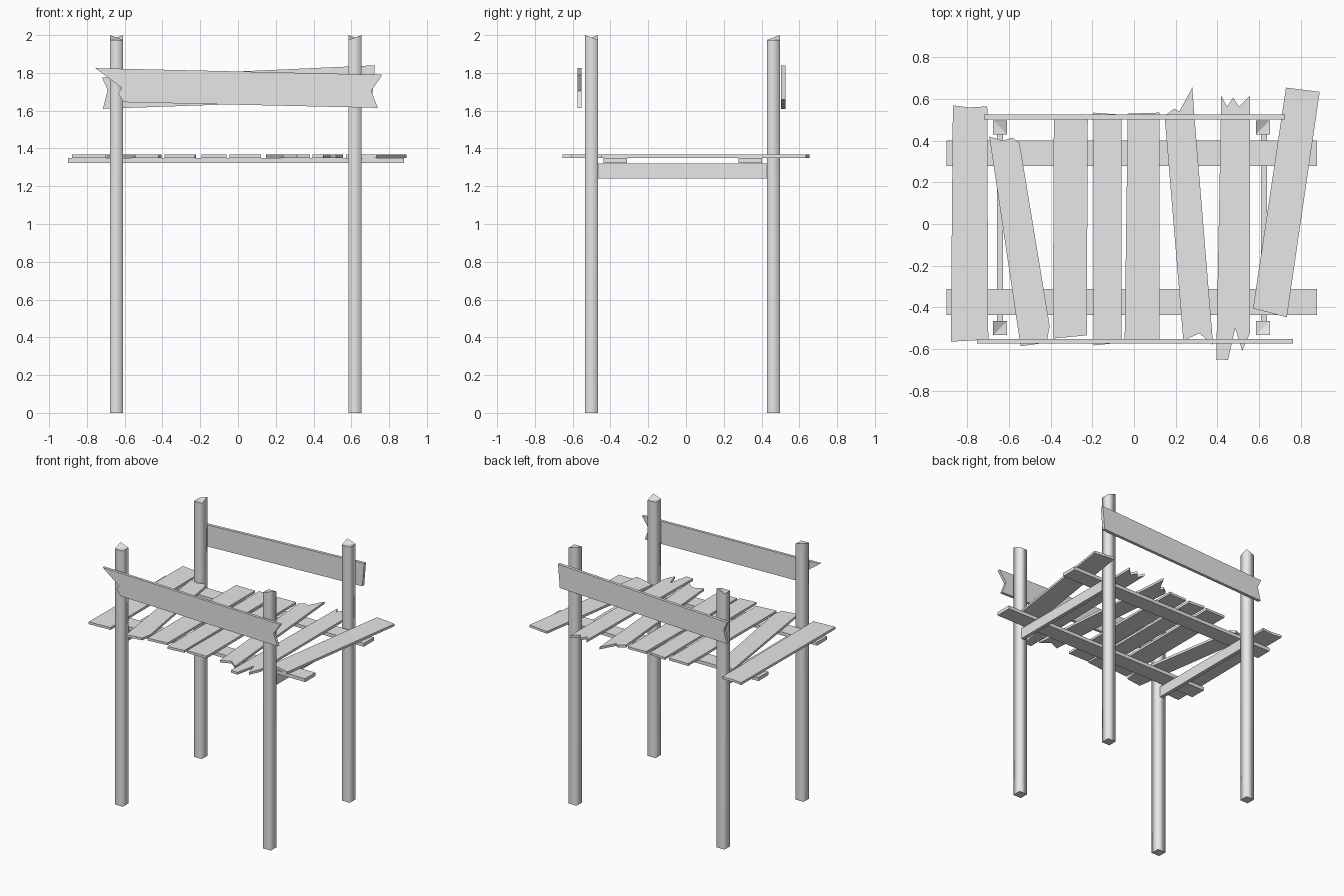
import bpy
import bmesh

cube = bpy.data.objects.get("Cube")
if cube:
    bpy.data.objects.remove(cube, do_unlink=True)

wood = bpy.data.materials.new("plain_grey_wood")
wood.use_nodes = True
grey = (0.8, 0.8, 0.8, 1)
wood.diffuse_color = grey
wood.node_tree.nodes["Principled BSDF"].inputs["Base Color"].default_value = grey


def finish(name, bm):
    """Turn a bmesh into a named object with the wood material."""
    bmesh.ops.recalc_face_normals(bm, faces=bm.faces[:])
    mesh = bpy.data.meshes.new(name)
    bm.to_mesh(mesh)
    bm.free()
    mesh.materials.append(wood)
    obj = bpy.data.objects.new(name, mesh)
    bpy.context.collection.objects.link(obj)
    return obj


def board(name, outline, start, thickness, upright=False):
    """Extrude a flat outline: upward, or along y when upright."""
    bm = bmesh.new()
    if upright:
        points = [(x, start, z) for x, z in outline]
        push = (0, thickness, 0)
    else:
        points = [(x, y, start) for x, y in outline]
        push = (0, 0, thickness)
    face = bm.faces.new([bm.verts.new(p) for p in points])
    result = bmesh.ops.extrude_face_region(bm, geom=[face], use_keep_orig=True)
    moved = [v for v in result["geom"] if isinstance(v, bmesh.types.BMVert)]
    bmesh.ops.translate(bm, verts=moved, vec=push)
    return finish(name, bm)


def beam(name, x0, x1, y0, y1, z0, z1):
    """Plain rectangular timber."""
    return board(name, [(x0, y0), (x1, y0), (x1, y1), (x0, y1)], z0, z1 - z0)


def post(name, x, y, peak):
    """Square post whose top is cut so that one corner stands highest."""
    half = 0.034
    bm = bmesh.new()
    corners = [(-1, -1), (1, -1), (1, 1), (-1, 1)]
    low, high = [], []
    for cx, cy in corners:
        top = 2.0 if (cx, cy) == peak else 1.975
        low.append(bm.verts.new((x + cx * half, y + cy * half, 0)))
        high.append(bm.verts.new((x + cx * half, y + cy * half, top)))
    bm.faces.new(low)
    # split the top along the diagonal that leaves the peak corner free
    k = corners.index(peak)
    ring = high[k:] + high[:k]
    bm.faces.new((ring[0], ring[1], ring[3]))
    bm.faces.new((ring[1], ring[2], ring[3]))
    for i in range(4):
        j = (i + 1) % 4
        side = bm.faces.new((low[i], low[j], high[j], high[i]))
        side.smooth = True
    return finish(name, bm)


# Four corner posts
left_x, right_x, front_y, back_y = 0.62, -0.644, -0.5, 0.464
post("front_left_post", left_x, front_y, (1, -1))
post("front_right_post", right_x, front_y, (-1, 1))
post("back_left_post", left_x, back_y, (-1, 1))
post("back_right_post", right_x, back_y, (1, 1))

# Braces between front and back posts
for side, x in (("left", left_x + 0.004), ("right", right_x)):
    beam(side + "_brace", x - 0.014, x + 0.014, -0.47, 0.435, 1.24, 1.32)

# Joists carrying the deck
for side, y in (("front", -0.375), ("back", 0.34)):
    beam(side + "_joist", -0.9, 0.88, y - 0.062, y + 0.062, 1.324, 1.35)

# Splintered deck planks, from the right side to the left
planks = [
    [(-.87, .57), (-.79, .56), (-.705, .565), (-.7, -.555), (-.88, -.565)],
    [(-.695, .42), (-.63, .4), (-.585, .415), (-.55, .39),
     (-.405, -.49), (-.42, -.57), (-.545, -.587)],
    [(-.385, .525), (-.222, .525), (-.227, -.535), (-.39, -.55)],
    [(-.194, .535), (-.06, .525), (-.06, -.57), (-.194, -.583)],
    [(-.03, .53), (.122, .535), (.122, -.56), (-.045, -.56)],
    [(.147, .52), (.194, .554), (.218, .54), (.28, .655), (.29, .52),
     (.38, -.58), (.313, -.525), (.27, -.545), (.237, -.56)],
    [(.419, .616), (.447, .564), (.476, .607), (.505, .564), (.557, .616),
     (.557, -.525), (.52, -.61), (.486, -.5), (.452, -.653), (.395, -.65)],
    [(.73, .655), (.892, .635), (.734, -.448), (.572, -.405)],
]
for number, outline in enumerate(planks, 1):
    board("deck_plank_%d" % number, outline, 1.35, 0.018)

# Broken top rails
front_outline = [(-.755, 1.825), (-.615, 1.72), (-.635, 1.69), (-.605, 1.645),
                 (.74, 1.615), (.705, 1.705), (.765, 1.79)]
board("front_rail", front_outline, -0.574, 0.021, upright=True)
back_outline = [(-.72, 1.775), (-.69, 1.71), (-.715, 1.61),
                (.71, 1.66), (.725, 1.84)]
board("back_rail", back_outline, 0.503, 0.023, upright=True)
